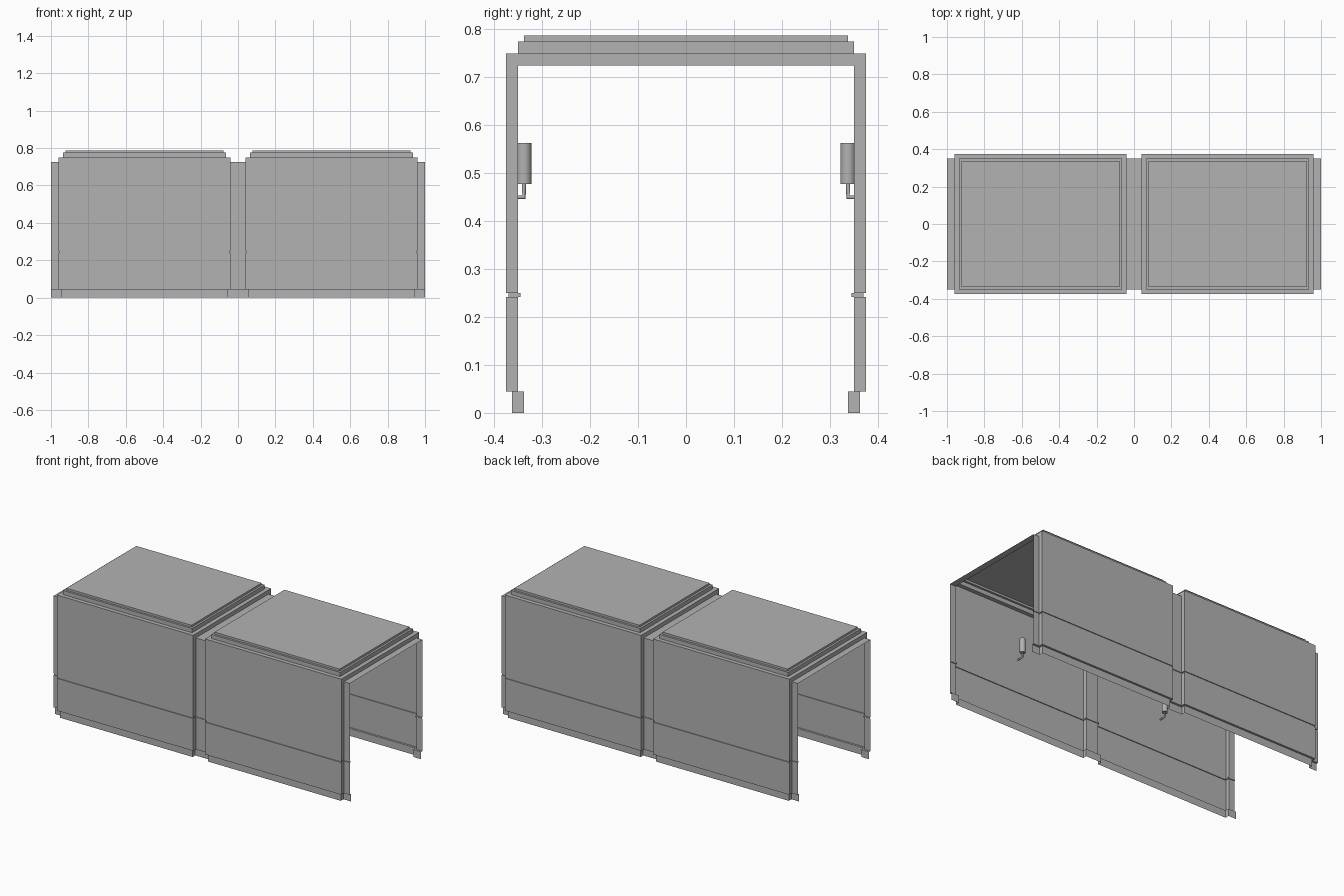
import bpy
import bmesh
from mathutils import Vector

old = bpy.data.objects.get("Cube")
if old:
    bpy.data.objects.remove(old, do_unlink=True)

grey = bpy.data.materials.new("plain_grey")
grey.use_nodes = True
COLOUR = (0.45, 0.45, 0.45, 1)
grey.diffuse_color = COLOUR
grey.node_tree.nodes["Principled BSDF"].inputs["Base Color"].default_value = COLOUR

# Corridor sheet: wall profile as (height, inward offset), bottom to top
HALF_WIDTH, HEIGHT, RIB = 0.375, 0.75, 0.025
SKIRT, GROOVE = 0.0125, 0.005
WALL = [(0, SKIRT), (0.045, SKIRT), (0.045, 0), (0.242, 0),
        (0.242, GROOVE), (0.25, GROOVE), (0.25, 0), (HEIGHT, 0)]

# Stations along the length: x, direction the offset moves it, inward step
STATIONS = [(-1, 0, RIB)]
for start, end in ((-0.96, -0.04), (0.04, 0.96)):
    STATIONS += [(start, 1, RIB), (start, 1, 0), (end, -1, 0), (end, -1, RIB)]
STATIONS.append((1, 0, RIB))


def section(bm, x, shift, step):
    """One U-shaped ring of vertices across the corridor."""
    def side(sign):
        return [bm.verts.new((x + shift * d, sign * (HALF_WIDTH - step - d),
                              z - step if z == HEIGHT else z)) for z, d in WALL]
    return side(-1) + side(1)[::-1]


bm = bmesh.new()
rings = [section(bm, *s) for s in STATIONS]
roofs = []
middle = len(WALL) - 1
for i, (a, b) in enumerate(zip(rings, rings[1:])):
    for j in range(len(a) - 1):
        face = bm.faces.new((a[j], b[j], b[j + 1], a[j + 1]))
        if j == middle and STATIONS[i][2] == STATIONS[i + 1][2] == 0:
            roofs.append(face)

# Stepped roof panels
bm.normal_update()
for roof in roofs:
    for inset, rise in ((0.025, 0.025), (0.0125, 0.0125)):
        bmesh.ops.inset_region(bm, faces=[roof], thickness=inset, use_even_offset=True)
        out = bmesh.ops.extrude_face_region(bm, geom=[roof])["geom"]
        bmesh.ops.translate(bm, vec=Vector((0, 0, rise)),
                            verts=[v for v in out if isinstance(v, bmesh.types.BMVert)])
        bmesh.ops.delete(bm, geom=[roof], context="FACES_ONLY") if roof.is_valid else None
        roof = next(f for f in out if isinstance(f, bmesh.types.BMFace))
bm.normal_update()
mesh = bpy.data.meshes.new("corridor_shell")
bm.to_mesh(mesh)
bm.free()
mesh.materials.append(grey)
bpy.context.collection.objects.link(bpy.data.objects.new("corridor_shell", mesh))


# Wall lamps on bent brackets
def wall_lamp(name, x, side):
    y = side * 0.338
    bpy.ops.mesh.primitive_cylinder_add(vertices=32, radius=0.0155, depth=0.086,
                                        location=(x, y, 0.52))
    lamp = bpy.context.object
    lamp.name = name + "_lamp"
    lamp.data.materials.append(grey)
    bpy.ops.object.shade_smooth_by_angle()

    curve = bpy.data.curves.new(name + "_lamp_bracket", "CURVE")
    curve.dimensions = "3D"
    curve.bevel_depth = 0.005
    curve.bevel_resolution = 3
    curve.use_fill_caps = True
    path = curve.splines.new("POLY")
    path.points.add(2)
    for point, (py, pz) in zip(path.points, ((y, 0.48), (y, 0.45), (side * HALF_WIDTH, 0.45))):
        point.co = (x, py, pz, 1)
    curve.materials.append(grey)
    bpy.context.collection.objects.link(bpy.data.objects.new(curve.name, curve))


for end, x in (("right", -0.5), ("left", 0.5)):
    for face, side in (("front", -1), ("back", 1)):
        wall_lamp(f"{face}_{end}", x, side)
